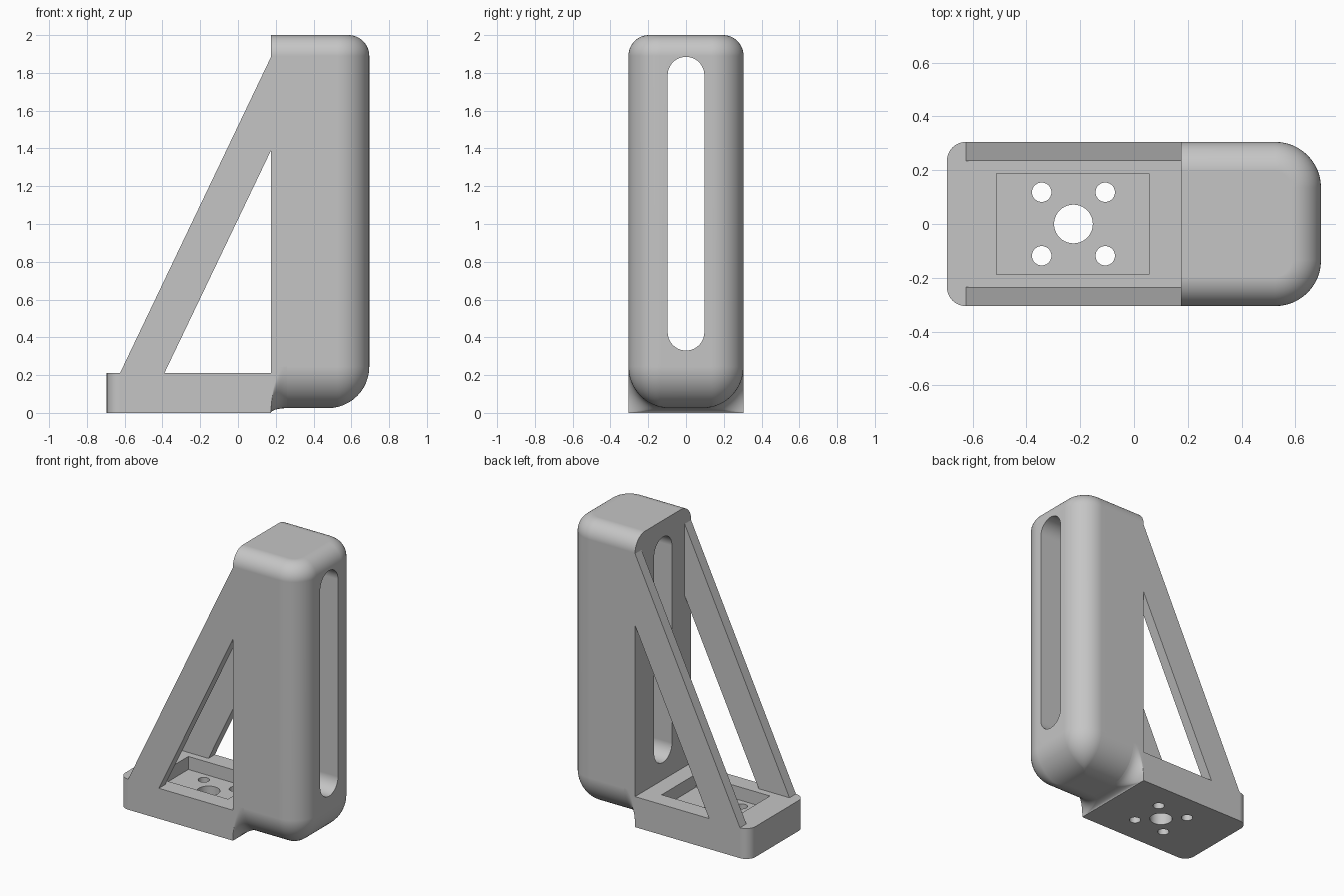
import bpy
import bmesh
from math import cos, sin, pi, sqrt

if "Cube" in bpy.data.objects:
    bpy.data.objects.remove(bpy.data.objects["Cube"])

grey = bpy.data.materials.new("plain grey")
grey.use_nodes = True
COLOR = (0.56, 0.56, 0.56, 1)
grey.diffuse_color = COLOR
grey.node_tree.nodes["Principled BSDF"].inputs["Base Color"].default_value = COLOR

HALF = 0.305      # half the width of the bracket
JOIN = 0.175      # where the base meets the column
FRONT = 0.695     # outer ends along x
BASE_TOP = 0.21


def loft(name, rings):
    """Skin a list of equal-length rings and cap both ends."""
    bm = bmesh.new()
    loops = [[bm.verts.new(p) for p in ring] for ring in rings]
    n = len(loops[0])
    for a, b in zip(loops, loops[1:]):
        for i in range(n):
            j = (i + 1) % n
            bm.faces.new((a[i], a[j], b[j], b[i]))
    bm.faces.new(loops[0])
    bm.faces.new(loops[-1])
    bmesh.ops.recalc_face_normals(bm, faces=bm.faces)
    mesh = bpy.data.meshes.new(name)
    bm.to_mesh(mesh)
    bm.free()
    obj = bpy.data.objects.new(name, mesh)
    bpy.context.collection.objects.link(obj)
    mesh.materials.append(grey)
    return obj


def arc(cx, cy, r, start, end, steps=12):
    return [(cx + r * cos(start + (end - start) * i / steps),
             cy + r * sin(start + (end - start) * i / steps))
            for i in range(steps + 1)]


def prism_z(name, outline, z0, z1):
    return loft(name, [[(x, y, z) for x, y in outline] for z in (z0, z1)])


def activate(obj):
    bpy.ops.object.select_all(action='DESELECT')
    obj.select_set(True)
    bpy.context.view_layer.objects.active = obj


def cut(obj, cutters):
    activate(obj)
    for c in cutters:
        mod = obj.modifiers.new("cut", 'BOOLEAN')
        mod.operation = 'DIFFERENCE'
        mod.solver = 'EXACT'
        mod.object = c
        bpy.ops.object.modifier_apply(modifier=mod.name)
        bpy.data.objects.remove(c)


def smooth(obj):
    activate(obj)
    bpy.ops.object.shade_smooth_by_angle(angle=0.5)
    obj.modifiers.new("even_normals", 'WEIGHTED_NORMAL').keep_sharp = True


# Column: rounded outline, inset towards its top and bottom
def column_ring(z, inset):
    r = max(0.17 - inset, 0.01)
    x, w = FRONT - inset - r, HALF - inset
    pts = [(JOIN, -w)]
    pts += arc(x, -w + r, r, -pi / 2, 0) + arc(x, w - r, r, 0, pi / 2)
    pts.append((JOIN, w))
    return [(px, py, z) for px, py in pts]


STEPS = 12
LOW, LOW_R, TOP_R = 0.025, 0.22, 0.11
rings = []
for i in range(STEPS + 1):
    a = pi / 2 * i / STEPS
    rings.append(column_ring(LOW + LOW_R * (1 - cos(a)), LOW_R * (1 - sin(a))))
for i in range(STEPS + 1):
    a = pi / 2 * i / STEPS
    rings.append(column_ring(2 - TOP_R * (1 - sin(a)), TOP_R * (1 - cos(a))))
column = loft("column", rings)

# Long slot through the column
SLOT = 0.097
slot = arc(0, 1.885 - SLOT, SLOT, 0, pi, 24) + arc(0, 0.33 + SLOT, SLOT, pi, 2 * pi, 24)
cut(column, [loft("slot_cutter", [[(x, y, z) for y, z in slot] for x in (0, 1)])])
smooth(column)

# Base plate with two rounded corners, a pocket and mounting holes
R = 0.07
outline = [(JOIN, HALF)]
outline += arc(-FRONT + R, HALF - R, R, pi / 2, pi)
outline += arc(-FRONT + R, -HALF + R, R, pi, 3 * pi / 2)
outline.append((JOIN, -HALF))
base = prism_z("base", outline, 0, BASE_TOP)

HOLE_X = -0.225
pocket = [(-0.51, -0.187), (0.055, -0.187), (0.055, 0.187), (-0.51, 0.187)]
cutters = [prism_z("pocket_cutter", pocket, 0.12, 0.4)]
holes = [(HOLE_X, 0, 0.072)]
holes += [(HOLE_X + sx * 0.118, sy * 0.118, 0.036) for sx in (-1, 1) for sy in (-1, 1)]
for x, y, r in holes:
    cutters.append(prism_z("hole_cutter", arc(x, y, r, 0, 2 * pi, 40)[:-1], -0.1, 0.3))
cut(base, cutters)
smooth(base)

# Concave blend from the square base end to the rounded column foot
rings = []
for i in range(STEPS + 1):
    s = (i / STEPS) ** 2
    t = max(sqrt(1 - (1 - s) ** 2), 0.01)
    r, z = LOW_R * t, LOW * t
    pts = [(-HALF, 0.25)]
    pts += arc(-HALF + r, z + r, r, pi, 3 * pi / 2)
    pts += arc(HALF - r, z + r, r, -pi / 2, 0)
    pts.append((HALF, 0.25))
    rings.append([(JOIN + 0.085 * s, y, pz) for y, pz in pts])
smooth(loft("foot_blend", rings))

# Diagonal braces on both sides
brace = [(-0.625, BASE_TOP), (-0.39, BASE_TOP), (JOIN, 1.39), (JOIN, 1.885)]
for side, label in ((1, "back"), (-1, "front")):
    loft(label + "_brace",
         [[(x, side * y, z) for x, z in brace] for y in (0.235, HALF)])
